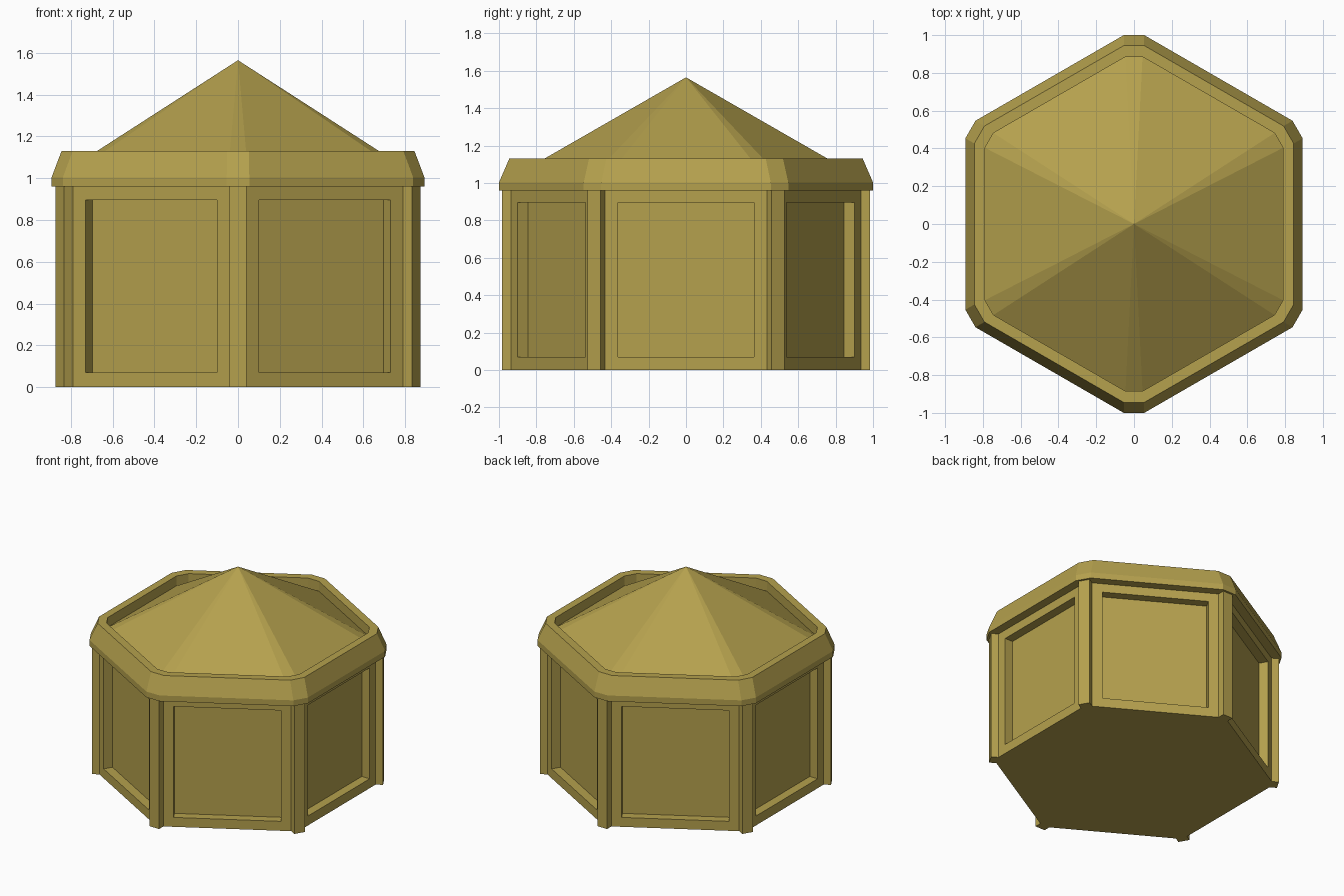
import bpy, bmesh, math
from mathutils import Vector, Matrix

if "Cube" in bpy.data.objects:
    bpy.data.objects.remove(bpy.data.objects["Cube"])

mat = bpy.data.materials.new("olive gold")
mat.diffuse_color = (0.46, 0.355, 0.075, 1)
mat.use_nodes = True
mat.node_tree.nodes["Principled BSDF"].inputs["Base Color"].default_value = mat.diffuse_color

CORNERS = [math.radians(30 + 60 * k) for k in range(6)]


def finish(bm, name):
    bmesh.ops.recalc_face_normals(bm, faces=bm.faces[:])
    me = bpy.data.meshes.new(name)
    bm.to_mesh(me)
    bm.free()
    me.materials.append(mat)
    ob = bpy.data.objects.new(name, me)
    bpy.context.collection.objects.link(ob)
    return ob


def clipped_hexagon(bm, apothem, corner, z):
    """Ring of 12 verts: a hexagon whose corners are cut off at distance 'corner'."""
    half = (apothem / math.cos(math.pi / 6) - corner) * math.tan(math.pi / 3)
    ring = []
    for a in CORNERS:
        for t in (-half, half):
            ring.append(bm.verts.new(Matrix.Rotation(a, 3, 'Z') @ Vector((corner, t, z))))
    return ring


def bridge(bm, a, b):
    n = len(a)
    for i in range(n):
        j = (i + 1) % n
        bm.faces.new((a[i], a[j], b[j], b[i]))


# Hexagonal body with a recessed panel in each wall
bm = bmesh.new()
R, H = 0.958, 0.965
low = [bm.verts.new((R * math.cos(a), R * math.sin(a), 0)) for a in CORNERS]
high = [bm.verts.new((v.co.x, v.co.y, H)) for v in low]
bridge(bm, low, high)
walls = bm.faces[:]
bm.faces.new(low[::-1])
bm.faces.new(high)
bm.normal_update()
bmesh.ops.inset_individual(bm, faces=walls, thickness=0.07, use_even_offset=True)
for f in walls:
    n, c = f.normal.copy(), f.calc_center_median()
    side = n.cross(Vector((0, 0, 1)))
    for v in f.verts:
        d = (v.co - c).dot(side)
        v.co += side * (math.copysign(0.363, d) - d)
ext = bmesh.ops.extrude_face_region(bm, geom=walls)
panels = [g for g in ext["geom"] if isinstance(g, bmesh.types.BMFace)]
old = [f for f in walls if f.is_valid and f not in panels]
if old:
    bmesh.ops.delete(bm, geom=old, context='FACES_ONLY')
bm.normal_update()
for f in panels:
    c = f.calc_center_median()
    out = Vector((c.x, c.y, 0)).normalized()
    for v in f.verts:
        v.co -= out * 0.065
finish(bm, "body")

# Corner posts
for k, a in enumerate(CORNERS):
    bm = bmesh.new()
    bmesh.ops.create_cube(bm, size=1, matrix=Matrix.Rotation(a, 4, 'Z')
                          @ Matrix.Translation((0.9425, 0, H / 2))
                          @ Matrix.Diagonal((0.085, 0.08, H, 1)))
    finish(bm, f"corner_post_{k + 1}")

# Cornice: hollow ring with a sloped outer face
bm = bmesh.new()
profile = [(0.893, 1.0, 0.96), (0.893, 1.0, 1.003), (0.845, 0.945, 1.13),
           (0.789, 0.885, 1.13), (0.789, 0.885, 0.96)]
rings = [clipped_hexagon(bm, *p) for p in profile]
for i in range(len(rings)):
    bridge(bm, rings[i], rings[(i + 1) % len(rings)])
finish(bm, "cornice")

# Pointed roof rising from inside the cornice
bm = bmesh.new()
base = clipped_hexagon(bm, 0.789, 0.885, 1.057)
tip = bm.verts.new((0, 0, 1.565))
for i in range(12):
    bm.faces.new((base[i], base[(i + 1) % 12], tip))
bm.faces.new(base[::-1])
finish(bm, "roof")
